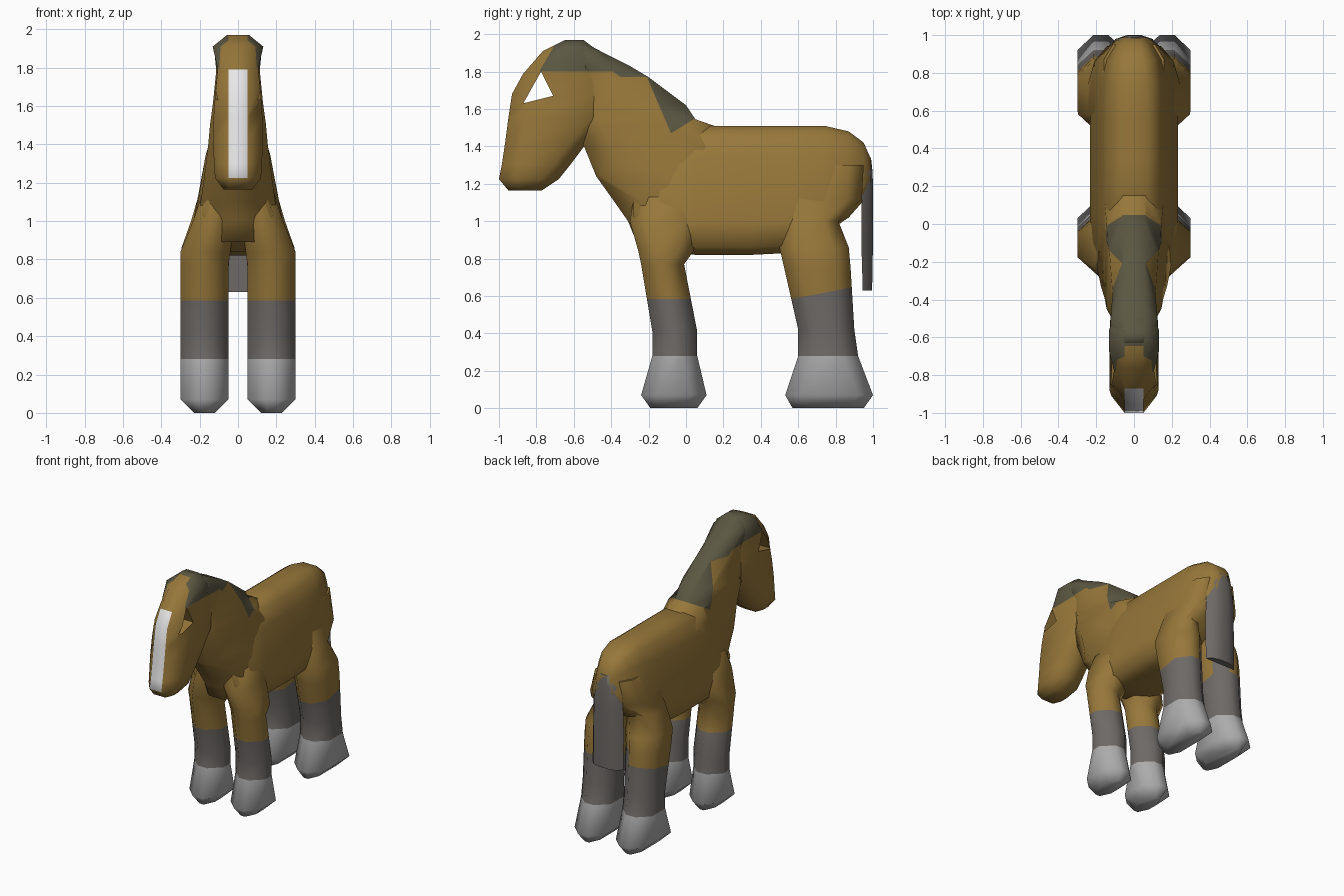
import bpy, bmesh
from math import radians
from mathutils import Vector

old = bpy.data.objects.get("Cube")
if old:
    bpy.data.objects.remove(old, do_unlink=True)


def material(name, rgb):
    m = bpy.data.materials.new(name)
    m.use_nodes = True
    m.diffuse_color = (*rgb, 1)
    m.node_tree.nodes["Principled BSDF"].inputs["Base Color"].default_value = (*rgb, 1)
    return m


BROWN, MANE, GREY, HOOF, WHITE = range(5)
MATS = [material("brown coat", (.31, .185, .042)),
        material("olive mane", (.105, .095, .055)),
        material("dark grey", (.155, .143, .133)),
        material("light grey", (.41, .41, .41)),
        material("white", (.9, .9, .9))]


def ring(z, y0, y1, x0, x1, flat, d):
    """Horizontal eight-sided section with chamfered corners."""
    m = (x0 + x1) / 2
    d = min(d, (y1 - y0) * .35)
    return [(m - flat, y0, z), (m + flat, y0, z), (x1, y0 + d, z), (x1, y1 - d, z),
            (m + flat, y1, z), (m - flat, y1, z), (x0, y1 - d, z), (x0, y0 + d, z)]


def torso_ring(y, zb, zt, hw):
    """Upright section, narrow on top and widest low on the flank."""
    h = zt - zb
    half = [(.55, 0), (.93, .06), (1, .25), (.72, .76), (.57, .93), (.3, 1)]
    pts = [(x * hw, y, zb + t * h) for x, t in half]
    return pts + [(-x, y, z) for x, y, z in reversed(pts)]


def side(p, n, c):
    """Signed side of a point against a line drawn in the yz plane."""
    return (c.y - p[0]) * n[0] + (c.z - p[1]) * n[1]


def loft(name, rings, rule, cuts=(), mirror=False, cutter=None):
    bm = bmesh.new()
    loops = [[bm.verts.new(p) for p in r] for r in rings]
    n = len(loops[0])
    for a, b in zip(loops, loops[1:]):
        for i in range(n):
            j = (i + 1) % n
            bm.faces.new((a[i], a[j], b[j], b[i]))
    bm.faces.new(loops[0])
    bm.faces.new(loops[-1])
    for p, nrm in cuts:
        bmesh.ops.bisect_plane(bm, geom=bm.verts[:] + bm.edges[:] + bm.faces[:],
                               plane_co=(0, *p), plane_no=Vector((0, *nrm)).normalized())
    bmesh.ops.recalc_face_normals(bm, faces=bm.faces[:])
    for f in bm.faces:
        f.material_index = rule(f.calc_center_median(), f.normal)
    mesh = bpy.data.meshes.new(name)
    bm.to_mesh(mesh)
    bm.free()
    for m in MATS:
        mesh.materials.append(m)
    ob = bpy.data.objects.new(name, mesh)
    bpy.context.collection.objects.link(ob)
    bpy.ops.object.select_all(action='DESELECT')
    ob.select_set(True)
    bpy.context.view_layer.objects.active = ob
    if cutter:
        mod = ob.modifiers.new("eye_opening", 'BOOLEAN')
        mod.operation = 'DIFFERENCE'
        mod.solver = 'EXACT'
        mod.object = cutter
        bpy.ops.object.modifier_apply(modifier=mod.name)
    bpy.ops.object.shade_smooth_by_angle(angle=radians(72))
    if mirror:
        ob.modifiers.new("mirror", 'MIRROR').use_bisect_axis[0] = False
    return ob


# Torso
loft("torso", [torso_ring(*s) for s in (
    (.99, 1.2, 1.33, .07), (.95, 1.11, 1.42, .12), (.87, 1.02, 1.48, .18),
    (.74, .93, 1.51, .22), (.55, .83, 1.51, .232), (.35, .82, 1.51, .234),
    (.05, .82, 1.51, .234), (-.14, .84, 1.38, .23), (-.28, .98, 1.25, .18))],
    lambda c, n: BROWN)

# Neck, with the mane coloured above its hairline
line_a = ((-.08, 1.47), (.28, .12))
line_b = ((-.08, 1.47), (-.08, .13))


def neck_rule(c, n):
    crest = c.z > 1.8 or (c.z > 1.77 and c.y > -.3)
    return MANE if crest or (side(*line_a, c) > 0 and side(*line_b, c) > 0) else BROWN


loft("neck", [ring(z, a, b, -w, w, min(.06, w * .9), .15) for z, a, b, w in (
    (.89, -.265, .1, .2), (1.0, -.31, .2, .205), (1.1, -.38, .25, .195),
    (1.24, -.48, .25, .175), (1.4, -.545, .25, .155), (1.51, -.6, .15, .145),
    (1.545, -.6, .05, .14), (1.62, -.62, 0, .13), (1.77, -.64, -.2, .115),
    (1.8, -.65, -.25, .115), (1.83, -.65, -.3, .118), (1.9, -.65, -.44, .125),
    (1.97, -.63, -.57, .055))], neck_rule, [line_a, line_b])

# Triangular eye opening
eye = [(-.775, 1.8), (-.87, 1.63), (-.71, 1.67)]
cutter = loft("eye_cutter", [[(x, y, z) for y, z in eye] for x in (-.4, .4)],
              lambda c, n: BROWN)
cutter.hide_render = True
cutter.hide_set(True)

# Head with forelock at the temples and a white blaze
brow = ((-.785, 1.8), (.11, -.065))


def head_rule(c, n):
    strip = abs(c.x) < .02 and c.y < -.645
    if c.z > 1.8 and side(*brow, c) > 0 and not strip:
        return MANE
    if 1.225 < c.z < 1.79 and strip and n.y < -.5:
        return WHITE
    return BROWN


loft("head", [ring(z, a, b, -w, w, .05, .09) for z, a, b, w in (
    (1.165, -.95, -.77, .075), (1.225, -1.0, -.68, .12), (1.3, -.985, -.62, .125),
    (1.42, -.967, -.53, .13), (1.55, -.95, -.42, .127), (1.68, -.93, -.4, .118),
    (1.79, -.87, -.4, .107), (1.8, -.86, -.4, .107), (1.91, -.765, -.47, .132),
    (1.97, -.645, -.55, .058))], head_rule, [brow], cutter=cutter)
bpy.data.objects.remove(cutter, do_unlink=True)


# Legs with hoof and sock
def leg(name, sections, sock, inner_top):
    def rule(c, n):
        if c.z < .28:
            return HOOF
        inner_back = n.y > .3 and n.x < -.3 and c.z < inner_top
        return GREY if inner_back or side(*sock, c) < 0 else BROWN
    loft(name, [ring(z, a, b, x0, x1, .16 * (x1 - x0), .08) for z, a, b, x0, x1 in sections],
         rule, [sock], mirror=True)


leg("front_legs", [
    (0, -.19, .06, .12, .23), (.07, -.24, .11, .05, .3), (.28, -.18, .06, .05, .3),
    (.41, -.18, .06, .05, .3), (.77, -.24, -.01, .05, .3), (.84, -.255, .04, .04, .3),
    (1.0, -.3, .08, .02, .235), (1.25, -.26, .02, .02, .15)], ((0, .585), (0, 1)), 0)
leg("hind_legs", [
    (0, .57, .95, .12, .23), (.07, .53, 1.0, .05, .3), (.28, .6, .92, .05, .3),
    (.42, .6, .9, .05, .3), (.75, .525, .88, .05, .3), (.86, .5, .87, .04, .295),
    (1.0, .5, .815, .02, .245), (1.12, .52, .94, .02, .21),
    (1.3, .57, .95, .02, .16)], ((.57, .585), (-.06, .31)), .75)

# Tail, rounded towards the back
loft("tail", [[(-w, a, z), (-.75 * w, (a + b) / 2 + .01, z), (-.3 * w, b, z),
               (.3 * w, b, z), (.75 * w, (a + b) / 2 + .01, z), (w, a, z)]
              for z, a, b, w in (
    (1.34, .97, .988, .045), (1.26, .955, .998, .095), (1.12, .94, 1.0, .125),
    (.9, .937, 1.0, .13), (.63, .945, .995, .13))], lambda c, n: GREY)
